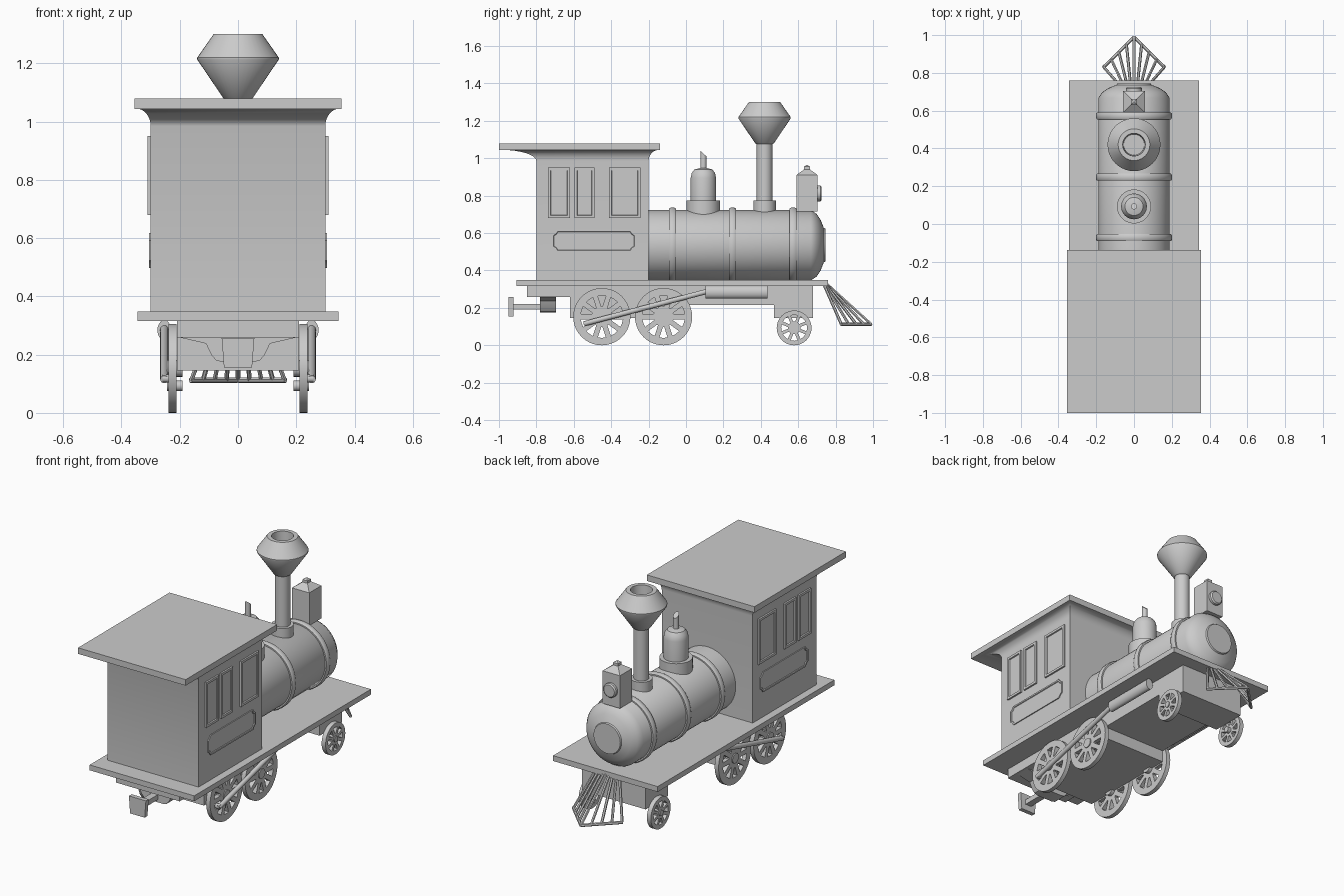
import bpy, bmesh
from math import sin, cos, pi
from mathutils import Vector, Matrix

cube = bpy.data.objects.get("Cube")
if cube:
    bpy.data.objects.remove(cube)

grey = bpy.data.materials.new("plain_grey")
grey.use_nodes = True
grey.diffuse_color = (0.6, 0.6, 0.6, 1)
grey.node_tree.nodes["Principled BSDF"].inputs["Base Color"].default_value = (0.6, 0.6, 0.6, 1)


def finish(name, bm, mirror=False):
    bmesh.ops.recalc_face_normals(bm, faces=bm.faces)
    mesh = bpy.data.meshes.new(name)
    bm.to_mesh(mesh)
    bm.free()
    mesh.materials.append(grey)
    obj = bpy.data.objects.new(name, mesh)
    bpy.context.collection.objects.link(obj)
    bpy.ops.object.select_all(action='DESELECT')
    obj.select_set(True)
    bpy.context.view_layer.objects.active = obj
    bpy.ops.object.shade_smooth_by_angle(angle=0.6)
    if mirror:
        obj.modifiers.new("mirror", 'MIRROR')
    return obj


def loft(bm, rings, closed=False):
    """Skin a list of equal-length point rings, capping the ends."""
    vr = [[bm.verts.new(p) for p in ring] for ring in rings]
    n = len(vr[0])
    pairs = list(zip(vr, vr[1:])) + ([(vr[-1], vr[0])] if closed else [])
    for a, b in pairs:
        for i in range(n):
            j = (i + 1) % n
            bm.faces.new((a[i], a[j], b[j], b[i]))
    if not closed:
        return bm.faces.new(vr[0]), bm.faces.new(vr[-1])


def box(bm, x, y, z):
    loft(bm, [[(x[0], y[0], h), (x[1], y[0], h), (x[1], y[1], h), (x[0], y[1], h)] for h in z])


def lathe(bm, profile, axis, centre, segs=40, closed=False):
    """Turn (radius, height) pairs around an axis through centre."""
    rot = Vector((0, 0, 1)).rotation_difference(Vector(axis)).to_matrix()
    c = Vector(centre)
    loft(bm, [[c + rot @ Vector((r * cos(2 * pi * i / segs), r * sin(2 * pi * i / segs), h))
               for i in range(segs)] for r, h in profile], closed)


def bar(bm, a, b, r, segs=8):
    a, b = Vector(a), Vector(b)
    lathe(bm, [(r, 0), (r, (b - a).length)], (b - a).normalized(), a, segs)


def one_box(name, x, y, z, mirror=False):
    bm = bmesh.new()
    box(bm, x, y, z)
    finish(name, bm, mirror)


def one_lathe(name, profile, axis, centre, segs=40):
    bm = bmesh.new()
    lathe(bm, profile, axis, centre, segs)
    finish(name, bm)


def side_panel(name, outline, depth, border):
    """Framed panel on the cab side with a sunken middle."""
    bm = bmesh.new()
    _, face = loft(bm, [[(x, y, z) for y, z in outline] for x in (0.295, 0.3 + depth)])
    bmesh.ops.recalc_face_normals(bm, faces=bm.faces)
    bmesh.ops.inset_region(bm, faces=[face], thickness=border)
    bmesh.ops.inset_region(bm, faces=[face], thickness=0.003, depth=-depth * 0.7)
    finish(name, bm, True)


# Deck and underframe
one_box("deck", (-0.345, 0.345), (-0.905, 0.76), (0.316, 0.348))
one_box("frame_middle", (-0.21, 0.21), (-0.62, 0.68), (0.215, 0.317))
one_box("frame_rear", (-0.21, 0.21), (-0.62, 0), (0.145, 0.216))
one_box("frame_front", (-0.21, 0.21), (0.47, 0.68), (0.145, 0.216))

# Rear coupler
one_box("coupler_beam", (-0.21, 0.21), (-0.85, -0.62), (0.258, 0.317))
half = [(0.2, 0.259), (0.11, 0.238), (0.092, 0.2), (0.075, 0.18), (0.05, 0.174)]
bm = bmesh.new()
outline = half + [(-x, z) for x, z in reversed(half)]
loft(bm, [[(x, y, z) for x, z in outline] for y in (-0.78, -0.695)])
finish("coupler_bracket", bm)
one_box("coupler_bar", (-0.02, 0.02), (-0.93, -0.775), (0.192, 0.222))
bm = bmesh.new()
loft(bm, [[(-0.048, y, 0.155), (0.048, y, 0.155), (0.056, y, 0.257), (-0.056, y, 0.257)]
          for y in (-0.948, -0.922)])
finish("coupler_plate", bm)

# Cab with coved eaves and flat roof
rings = []
for z in (0.345, 0.985):
    rings.append([(-0.3, -0.8, z), (0.3, -0.8, z), (0.3, -0.2, z), (-0.3, -0.2, z)])
for k in range(1, 9):
    a = k / 8 * pi / 2
    f, z = 1 - cos(a), 0.985 + 0.06 * sin(a)
    x, back, front = 0.3 + 0.05 * f, -0.8 - 0.19 * f, -0.2 + 0.055 * f
    rings.append([(-x, back, z), (x, back, z), (x, front, z), (-x, front, z)])
bm = bmesh.new()
loft(bm, rings)
finish("cab", bm)
one_box("cab_roof", (-0.355, 0.355), (-1, -0.138), (1.044, 1.08))

# Cab windows and side plaque
for label, y0, y1 in (("rear", -0.738, -0.62), ("middle", -0.596, -0.488), ("front", -0.412, -0.243)):
    side_panel(label + "_window", [(y0, 0.68), (y1, 0.68), (y1, 0.95), (y0, 0.95)], 0.01, 0.02)
cy, cz, w, h, c = -0.492, 0.558, 0.225, 0.06, 0.026
corner = [(w, h - c), (w - c * 0.6, h - c * 0.6), (w - c, h)]
quad = corner + [(-y, z) for y, z in reversed(corner)]
quad += [(-y, -z) for y, z in quad]
side_panel("side_plaque", [(cy + y, cz + z) for y, z in quad], 0.006, 0.01)

# Boiler
Y, Z = (0, 1, 0), (0, 0, 1)
one_lathe("boiler", [(0.188, -0.22), (0.188, 0.668), (0.168, 0.698), (0.135, 0.72),
                     (0.092, 0.737), (0.088, 0.745)], Y, (0, 0, 0.535), 56)
for label, y in (("rear", -0.072), ("middle", 0.248), ("front", 0.572)):
    one_lathe(label + "_boiler_band", [(0.18, -0.019), (0.196, -0.019), (0.201, -0.01),
                                       (0.201, 0.01), (0.196, 0.019), (0.18, 0.019)],
              Y, (0, y, 0.535), 56)

# Steam dome and whistle
one_lathe("dome_base", [(0.09, 0.64), (0.09, 0.775)], Z, (0, 0.093, 0))
one_lathe("steam_dome", [(0.068, 0.77), (0.068, 0.895), (0.062, 0.922), (0.048, 0.94), (0.02, 0.947)],
          Z, (0, 0.093, 0))
bm = bmesh.new()
lathe(bm, [(0.016, 0.94), (0.016, 1.025)], Z, (0, 0.093, 0), 16)
for v in bm.verts:
    if v.co.z > 1:
        v.co.z -= (v.co.y - 0.093) * 0.9
finish("whistle", bm)

# Chimney with flared hollow top
one_lathe("chimney_base", [(0.06, 0.66), (0.06, 0.775)], Z, (0, 0.42, 0))
one_lathe("chimney", [(0.042, 0.77), (0.042, 1.075), (0.05, 1.08), (0.14, 1.213), (0.14, 1.22),
                      (0.084, 1.3), (0.06, 1.3), (0.055, 1.2)], Z, (0, 0.42, 0))

# Headlamp
bm = bmesh.new()
loft(bm, [[(sx * r, 0.647 + sy * r, z) for sx, sy in ((-1, -1), (1, -1), (1, 1), (-1, 1))]
          for r, z in ((0.057, 0.715), (0.057, 0.91), (0.016, 0.94), (0.016, 0.955), (0.003, 0.964))])
finish("headlamp_housing", bm)
one_lathe("headlamp_lens", [(0.042, 0.69), (0.042, 0.718), (0.035, 0.725)], Y, (0, 0, 0.812), 24)


# Spoked wheels
def wheel(name, y, r, spokes):
    bm = bmesh.new()
    x0, x1 = 0.212, 0.238
    lathe(bm, [(r, x0), (r, x1), (r * 0.74, x1), (r * 0.74, x0)], (1, 0, 0), (0, y, r), 40, True)
    lathe(bm, [(r * 0.36, x0), (r * 0.36, x1)], (1, 0, 0), (0, y, r), 32)
    lathe(bm, [(r * 0.19, 0.19), (r * 0.19, 0.244)], (1, 0, 0), (0, y, r), 20)
    for k in range(spokes):
        turn = Matrix.Rotation(2 * pi * (k + 0.5) / spokes, 3, 'X')
        wide = r * 0.09
        loft(bm, [[turn @ Vector((x, s * wide, d)) + Vector((0, y, r))
                   for x, s in ((x0, -1), (x1, -1), (x1, 1), (x0, 1))]
                  for d in (r * 0.3, r * 0.78)])
    finish(name, bm, True)


wheel("rear_drive_wheel", -0.45, 0.153, 10)
wheel("front_drive_wheel", -0.12, 0.153, 10)
wheel("pilot_wheel", 0.578, 0.093, 8)

# Cylinders and drive rods
bm = bmesh.new()
bar(bm, (0.253, 0.105, 0.284), (0.253, 0.437, 0.284), 0.034, 28)
for v in bm.verts:
    v.co.x = 0.253 + (v.co.x - 0.253) * 0.7
finish("steam_cylinder", bm, True)
bm = bmesh.new()
bar(bm, (0.253, -0.545, 0.115), (0.253, 0.12, 0.29), 0.014, 14)
bar(bm, (0.23, -0.535, 0.118), (0.26, -0.535, 0.118), 0.014, 14)
finish("drive_rod", bm, True)

# Slatted pilot in front
bm = bmesh.new()
for k in range(-4, 5):
    t = k / 4
    foot = (0.16 * t, 0.99 - 0.16 * abs(t), 0.113)
    bar(bm, (0.075 * t, 0.745 - 0.012 * abs(t), 0.335), foot, 0.008, 6)
for side in (-1, 1):
    bar(bm, (0.163 * side, 0.828, 0.112), (0, 0.99, 0.112), 0.009, 6)
finish("pilot_slats", bm)
